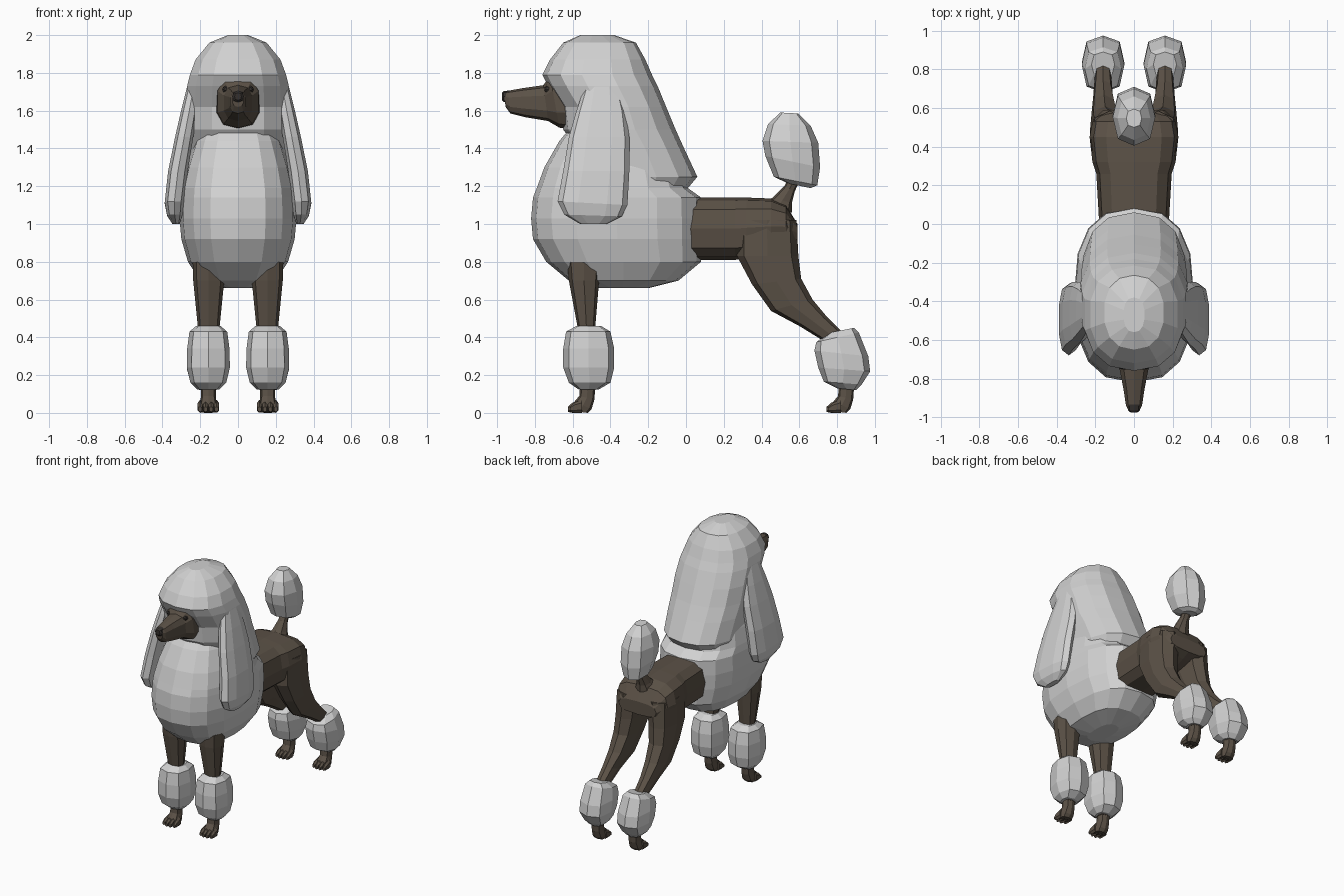
import bpy, bmesh, math


def material(name, rgb):
    m = bpy.data.materials.new(name)
    m.diffuse_color = (*rgb, 1)
    return m


HAIR = material("pale_grey_hair", (0.64, 0.64, 0.64))
SKIN = material("dark_brown_coat", (0.105, 0.083, 0.062))
DARK = material("near_black", (0.035, 0.03, 0.027))


def power(v, p):
    return math.copysign(abs(v) ** p, v) if abs(v) > 1e-6 else 0.0


def loft(name, mat, rings, n=8, p=0.8, side=1, turn=0.0):
    """Rings are (y1, z1, y2, z2, x centre, x radius); y1,z1 and y2,z2 are opposite rim points."""
    bm = bmesh.new()
    loops = []
    for y1, z1, y2, z2, xc, rx in rings:
        loop = []
        for i in range(n):
            a = 2 * math.pi * (i + turn) / n
            c, s = power(math.cos(a), p), power(math.sin(a), p)
            loop.append(bm.verts.new((side * (xc + rx * s),
                                      (y1 + y2) / 2 + c * (y1 - y2) / 2,
                                      (z1 + z2) / 2 + c * (z1 - z2) / 2)))
        loops.append(loop)
    for a, b in zip(loops, loops[1:]):
        for i in range(n):
            j = (i + 1) % n
            bm.faces.new((a[i], a[j], b[j], b[i]))
    bm.faces.new(loops[0])
    bm.faces.new(loops[-1])
    bmesh.ops.recalc_face_normals(bm, faces=bm.faces)
    mesh = bpy.data.meshes.new(name)
    bm.to_mesh(mesh)
    bm.free()
    mesh.materials.append(mat)
    ob = bpy.data.objects.new(name, mesh)
    bpy.context.collection.objects.link(ob)
    return ob


def level(rows, xc=0.0):
    """Horizontal rings from rows of (z, front y, back y, x radius)."""
    return [(f, z, b, z, xc, r) for z, f, b, r in rows]


def upright(rows, xc=0.0):
    """Vertical rings from rows of (y, bottom z, top z, x radius)."""
    return [(y, lo, y, hi, xc, r) for y, lo, hi, r in rows]


# Clipped chest coat
loft("chest_coat", HAIR, level([
    (0.66, -0.47, -0.20, 0.07), (0.70, -0.62, -0.04, 0.20),
    (0.80, -0.74, 0.08, 0.265), (0.92, -0.81, 0.085, 0.30),
    (1.03, -0.82, 0.085, 0.31), (1.14, -0.81, 0.08, 0.305),
    (1.19, -0.79, 0.01, 0.30), (1.30, -0.75, -0.03, 0.275),
    (1.44, -0.67, -0.10, 0.23), (1.50, -0.62, -0.16, 0.20)]), 16, 0.78)

# Head hair that falls down the neck
loft("head_hair", HAIR, level([
    (1.19, -0.50, 0.01, 0.24), (1.25, -0.54, 0.06, 0.265),
    (1.40, -0.58, -0.01, 0.275), (1.50, -0.65, -0.055, 0.28),
    (1.62, -0.66, -0.105, 0.282), (1.73, -0.73, -0.15, 0.275),
    (1.79, -0.76, -0.18, 0.26), (1.87, -0.72, -0.215, 0.23),
    (1.96, -0.65, -0.265, 0.155), (2.00, -0.56, -0.38, 0.055)]), 14, 0.85)

# Face, muzzle and nose
loft("muzzle", SKIN, [
    (-0.60, 1.50, -0.64, 1.80, 0, 0.12), (-0.67, 1.51, -0.72, 1.785, 0, 0.112),
    (-0.73, 1.545, -0.755, 1.735, 0, 0.078), (-0.85, 1.565, -0.86, 1.72, 0, 0.056),
    (-0.93, 1.585, -0.945, 1.705, 0, 0.043), (-0.955, 1.62, -0.965, 1.695, 0, 0.03)],
    10, 0.75)
loft("nose", DARK, upright([
    (-0.935, 1.65, 1.707, 0.033), (-0.965, 1.645, 1.703, 0.03),
    (-0.975, 1.655, 1.695, 0.018)]))

# Rump and loin
loft("rump", SKIN, upright([
    (0.0, 0.81, 1.14, 0.18), (0.26, 0.81, 1.14, 0.195),
    (0.32, 0.82, 1.14, 0.215), (0.45, 0.84, 1.135, 0.23),
    (0.53, 0.87, 1.10, 0.215), (0.59, 0.90, 1.00, 0.16)]), 12, 0.68)

# Tail stem and pom
loft("tail_stem", SKIN, [
    (0.40, 1.11, 0.56, 1.06, 0, 0.07), (0.46, 1.14, 0.56, 1.11, 0, 0.05),
    (0.52, 1.20, 0.575, 1.17, 0, 0.033), (0.56, 1.27, 0.61, 1.25, 0, 0.03)])
loft("tail_pom", HAIR, [
    (0.54, 1.215, 0.66, 1.19, 0, 0.05), (0.465, 1.25, 0.695, 1.205, 0, 0.085),
    (0.42, 1.36, 0.71, 1.30, 0, 0.11), (0.405, 1.44, 0.70, 1.43, 0, 0.11),
    (0.435, 1.53, 0.66, 1.52, 0, 0.085), (0.50, 1.59, 0.595, 1.585, 0, 0.04)])

for side, tag in ((1, "left"), (-1, "right")):
    # Long hanging ear
    loft("ear_" + tag, HAIR, [
        (-0.56, 1.0, -0.42, 1.0, 0.328, 0.02), (-0.645, 1.05, -0.34, 1.04, 0.335, 0.042),
        (-0.68, 1.12, -0.31, 1.10, 0.337, 0.053), (-0.65, 1.28, -0.30, 1.28, 0.318, 0.054),
        (-0.62, 1.46, -0.30, 1.46, 0.285, 0.05), (-0.58, 1.60, -0.32, 1.60, 0.258, 0.045),
        (-0.53, 1.75, -0.36, 1.75, 0.23, 0.035)], 10, 0.75, side)

    # Eye
    loft("eye_" + tag, DARK, upright([
        (-0.70, 1.695, 1.73, 0.018), (-0.74, 1.695, 1.73, 0.018),
        (-0.75, 1.705, 1.722, 0.009)], 0.066), 8, 1, side)

    # Front leg and its pom
    loft("front_leg_" + tag, SKIN, level([
        (0.80, -0.63, -0.45, 0.085), (0.70, -0.62, -0.46, 0.082),
        (0.46, -0.575, -0.48, 0.058), (0.12, -0.56, -0.48, 0.042)], 0.155), 8, 0.75, side)
    loft("front_pom_" + tag, HAIR, level([
        (0.46, -0.58, -0.45, 0.065), (0.43, -0.635, -0.40, 0.10),
        (0.34, -0.65, -0.38, 0.112), (0.24, -0.65, -0.38, 0.114),
        (0.16, -0.62, -0.40, 0.095), (0.125, -0.57, -0.46, 0.06)], 0.157),
        8, 0.72, side)

    # Hind leg and its pom
    loft("hind_leg_" + tag, SKIN, [
        (0.27, 1.02, 0.585, 1.02, 0.125, 0.10), (0.27, 0.83, 0.595, 0.83, 0.14, 0.088),
        (0.35, 0.68, 0.61, 0.71, 0.15, 0.078), (0.45, 0.54, 0.67, 0.60, 0.155, 0.066),
        (0.60, 0.46, 0.745, 0.51, 0.16, 0.05), (0.73, 0.38, 0.825, 0.43, 0.16, 0.042),
        (0.79, 0.26, 0.88, 0.28, 0.16, 0.042), (0.81, 0.12, 0.89, 0.12, 0.157, 0.042)],
        8, 0.75, side)
    loft("hind_pom_" + tag, HAIR, [
        (0.76, 0.425, 0.89, 0.45, 0.16, 0.06), (0.69, 0.375, 0.915, 0.425, 0.16, 0.095),
        (0.68, 0.33, 0.965, 0.30, 0.16, 0.11), (0.70, 0.24, 0.975, 0.22, 0.16, 0.11),
        (0.73, 0.165, 0.93, 0.15, 0.16, 0.09), (0.80, 0.13, 0.90, 0.12, 0.16, 0.055)],
        8, 0.72, side)

    # Feet with four toes each
    for end, dy in (("front", 0.0), ("hind", 1.37)):
        loft(f"{end}_foot_{tag}", SKIN, [
            (-0.56, 0.15, -0.48, 0.14, 0.157, 0.04), (-0.565, 0.09, -0.485, 0.07, 0.157, 0.04),
            (-0.59, 0.06, -0.50, 0.02, 0.157, 0.046), (-0.60, 0.01, -0.52, 0.0, 0.157, 0.046)],
            8, 0.75, side).location.y = dy
        for k in range(4):
            off = (k - 1.5) * 0.029
            y = -0.63 + abs(k - 1.5) * 0.01
            loft(f"{end}_toe_{k + 1}_{tag}", SKIN, upright([
                (-0.55, 0.0, 0.07, 0.014), (y + 0.025, 0.0, 0.055, 0.016),
                (y, 0.005, 0.033, 0.011)], 0.157 + off), 6, 0.9, side).location.y = dy
